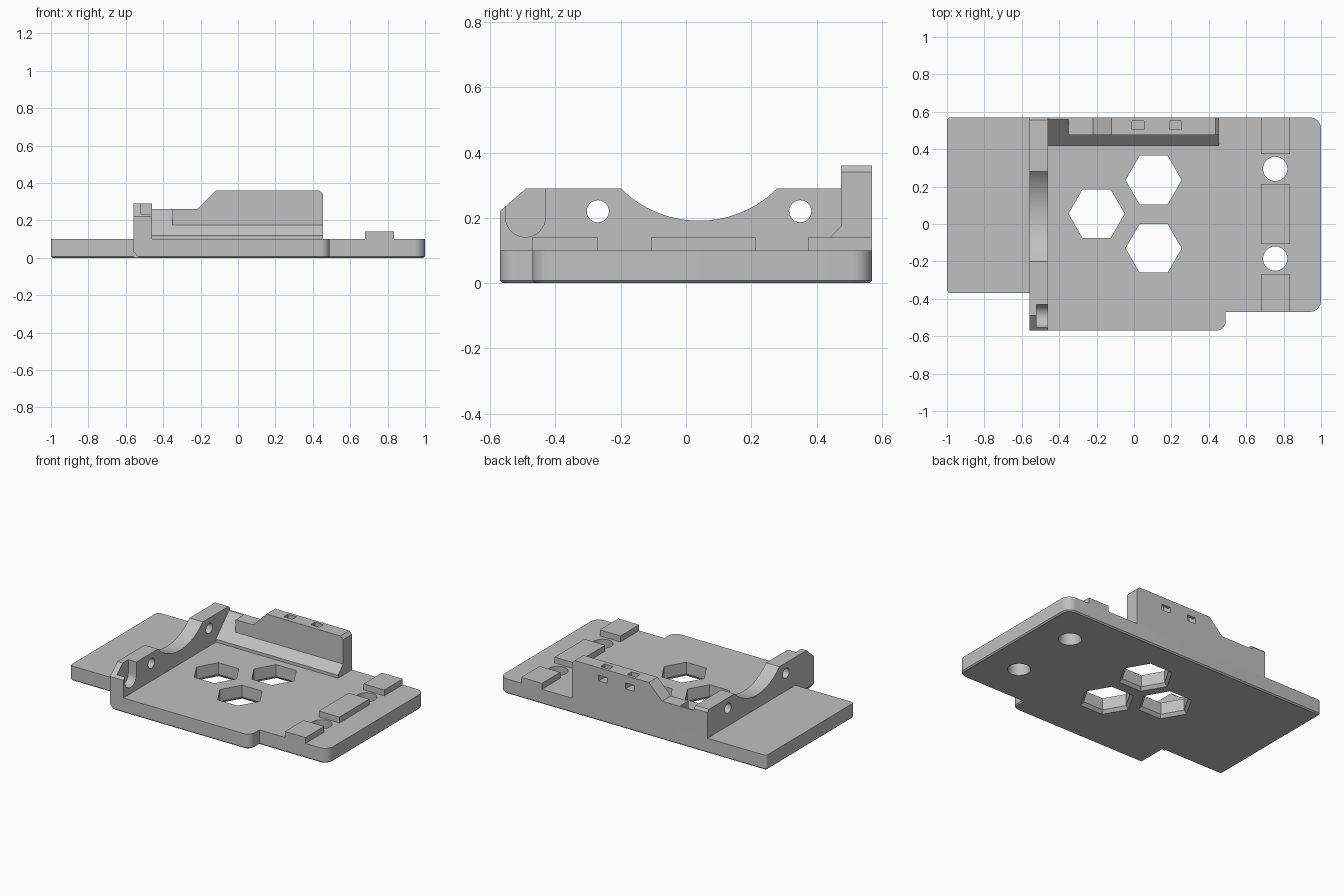
import bpy, bmesh
from math import sin, cos, pi, radians, atan2
from mathutils import Vector

cube = bpy.data.objects.get("Cube")
if cube:
    bpy.data.objects.remove(cube, do_unlink=True)

grey = bpy.data.materials.new("plain_grey")
grey.use_nodes = True
colour = (0.53, 0.53, 0.53, 1)
grey.diffuse_color = colour
grey.node_tree.nodes["Principled BSDF"].inputs["Base Color"].default_value = colour


def loft(name, rings, edge_bevel=0):
    """Closed solid through rings of points; optionally bevel its bottom rim."""
    bm = bmesh.new()
    loops = [[bm.verts.new(p) for p in ring] for ring in rings]
    n = len(loops[0])
    bottom = bm.faces.new(loops[0])
    bm.faces.new(loops[-1])
    for a, b in zip(loops, loops[1:]):
        for i in range(n):
            j = (i + 1) % n
            bm.faces.new((a[i], a[j], b[j], b[i]))
    bmesh.ops.recalc_face_normals(bm, faces=bm.faces)
    if edge_bevel:
        bmesh.ops.bevel(bm, geom=list(bottom.edges), offset=edge_bevel,
                        segments=1, affect='EDGES')
    mesh = bpy.data.meshes.new(name)
    bm.to_mesh(mesh)
    bm.free()
    mesh.materials.append(grey)
    obj = bpy.data.objects.new(name, mesh)
    bpy.context.collection.objects.link(obj)
    return obj


def prism(name, points, axis, start, end, edge_bevel=0):
    """Extrude a 2D profile along an axis."""
    def place(p, t):
        u, v = p
        return {'x': (t, u, v), 'y': (u, t, v), 'z': (u, v, t)}[axis]
    return loft(name, [[place(p, t) for p in points] for t in (start, end)], edge_bevel)


def box(name, x, y, z):
    return prism(name, [(x[0], y[0]), (x[1], y[0]), (x[1], y[1]), (x[0], y[1])], 'z', *z)


def arc(centre, radius, a, b, steps):
    return [(centre[0] + radius * cos(a + (b - a) * i / steps),
             centre[1] + radius * sin(a + (b - a) * i / steps)) for i in range(steps + 1)]


def circle(centre, radius, sides):
    return arc(centre, radius, 0, 2 * pi, sides)[:-1]


def rounded(corners, steps=8):
    """Outline with right-angled corners rounded by each corner's radius."""
    out = []
    for i, (x, y, r) in enumerate(corners):
        p = Vector((x, y))
        if not r:
            out.append((x, y))
            continue
        to_prev = (Vector(corners[i - 1][:2]) - p).normalized()
        to_next = (Vector(corners[(i + 1) % len(corners)][:2]) - p).normalized()
        c = p + (to_prev + to_next) * r
        for k in range(steps + 1):
            t = pi / 2 * k / steps
            out.append(tuple(c - to_next * r * cos(t) - to_prev * r * sin(t)))
    return out


def cut(obj, cutters):
    for cutter in cutters:
        mod = obj.modifiers.new("cut", 'BOOLEAN')
        mod.operation = 'DIFFERENCE'
        mod.solver = 'EXACT'
        mod.object = cutter
    bpy.context.view_layer.update()
    graph = bpy.context.evaluated_depsgraph_get()
    mesh = bpy.data.meshes.new_from_object(obj.evaluated_get(graph))
    obj.modifiers.clear()
    obj.data = mesh
    for cutter in cutters:
        bpy.data.objects.remove(cutter, do_unlink=True)


def flared_hole(centre, radius, sides, flare):
    """Through-hole cutter that widens at the underside."""
    levels = [(-0.02, radius + 2 * flare), (0.02, radius), (0.2, radius)]
    return loft("hole_cutter", [[(x, y, z) for x, y in circle(centre, r, sides)]
                                for z, r in levels])


TOP = 0.1
BACK = 0.57

# Base plate with stepped outline
base = prism("base_plate", rounded([
    (-1, -0.37, 0.02), (-0.56, -0.37, 0), (-0.56, -BACK, 0), (0.49, -BACK, 0.05),
    (0.49, -0.47, 0), (1, -0.47, 0.06), (1, BACK, 0.06), (-1, BACK, 0.02)]),
    'z', 0, TOP, 0.008)
cutters = [flared_hole(c, 0.15, 6, 0.02) for c in
           ((0.105, 0.235), (0.105, -0.13), (-0.2, 0.055))]
cutters += [flared_hole((0.755, y), 0.065, 32, 0.006) for y in (0.295, -0.185)]
cutters.append(prism("corner_cutter", [(-0.57, 0.047), (-0.57, -0.012), (-0.52, -0.012)],
                     'y', -0.6, -0.37))
cut(base, cutters)

# Cross wall with a shallow cradle in its top edge
cradle = (0.04, 0.53)
half = atan2(0.24, 0.24)
spread = atan2(0.24, cradle[1] - 0.29)
wall_profile = [(-BACK, TOP), (-BACK, 0.22), (-0.49, 0.29)]
wall_profile += arc(cradle, 0.339, -pi / 2 - spread, -pi / 2 + spread, 24)
wall_profile += [(0.555, 0.29), (BACK, 0.275), (BACK, TOP)]
wall = prism("cradle_wall", wall_profile, 'x', -0.56, -0.46)
cutters = [prism("bolt_cutter", circle((y, 0.22), 0.034, 24), 'x', -0.7, -0.3)
           for y in (-0.27, 0.35)]
pocket = [(-0.553, 0.4)] + arc((-0.492, 0.202), 0.061, pi, 2 * pi, 16) + [(-0.431, 0.4)]
cutters.append(prism("pocket_cutter", pocket, 'x', -0.52, -0.4))
cut(wall, cutters)

# Back rail with cable-tie channels running from its top to its back face
rail = prism("back_rail", [(-0.35, TOP), (0.455, TOP), (0.455, 0.34), (0.435, 0.36),
                           (-0.12, 0.36), (-0.22, 0.26), (-0.35, 0.26)], 'y', 0.475, BACK)
for x in (0.022, 0.223):
    span = (x - 0.032, x + 0.032)
    channel = [(0.505, 0.4), (0.505, 0.27), (0.6, 0.27), (0.6, 0.31), (0.55, 0.31), (0.55, 0.4)]
    cut(rail, [prism("tie_cutter", channel, 'x', *span)])

# Sloped foot along the rail, and the fully sloped end next to the wall
prism("rail_foot", [(0.42, TOP), (0.475, TOP), (0.475, 0.175), (0.42, 0.12)],
      'x', -0.35, 0.455)
prism("rail_sloped_end", [(0.42, TOP), (BACK, TOP), (BACK, 0.26), (0.56, 0.26), (0.42, 0.12)],
      'x', -0.46, -0.35)

# Raised pads between the round holes
for name, y in (("front_pad", (-0.47, -0.27)), ("middle_pad", (-0.107, 0.213)),
                ("back_pad", (0.373, BACK))):
    box(name, (0.68, 0.835), y, (TOP, 0.14))

# Smooth the curved surfaces and keep hard edges
for obj in bpy.context.collection.objects:
    if obj.type == 'MESH' and grey.name in obj.data.materials:
        obj.data.shade_smooth()
        obj.data.set_sharp_from_angle(angle=radians(30))
